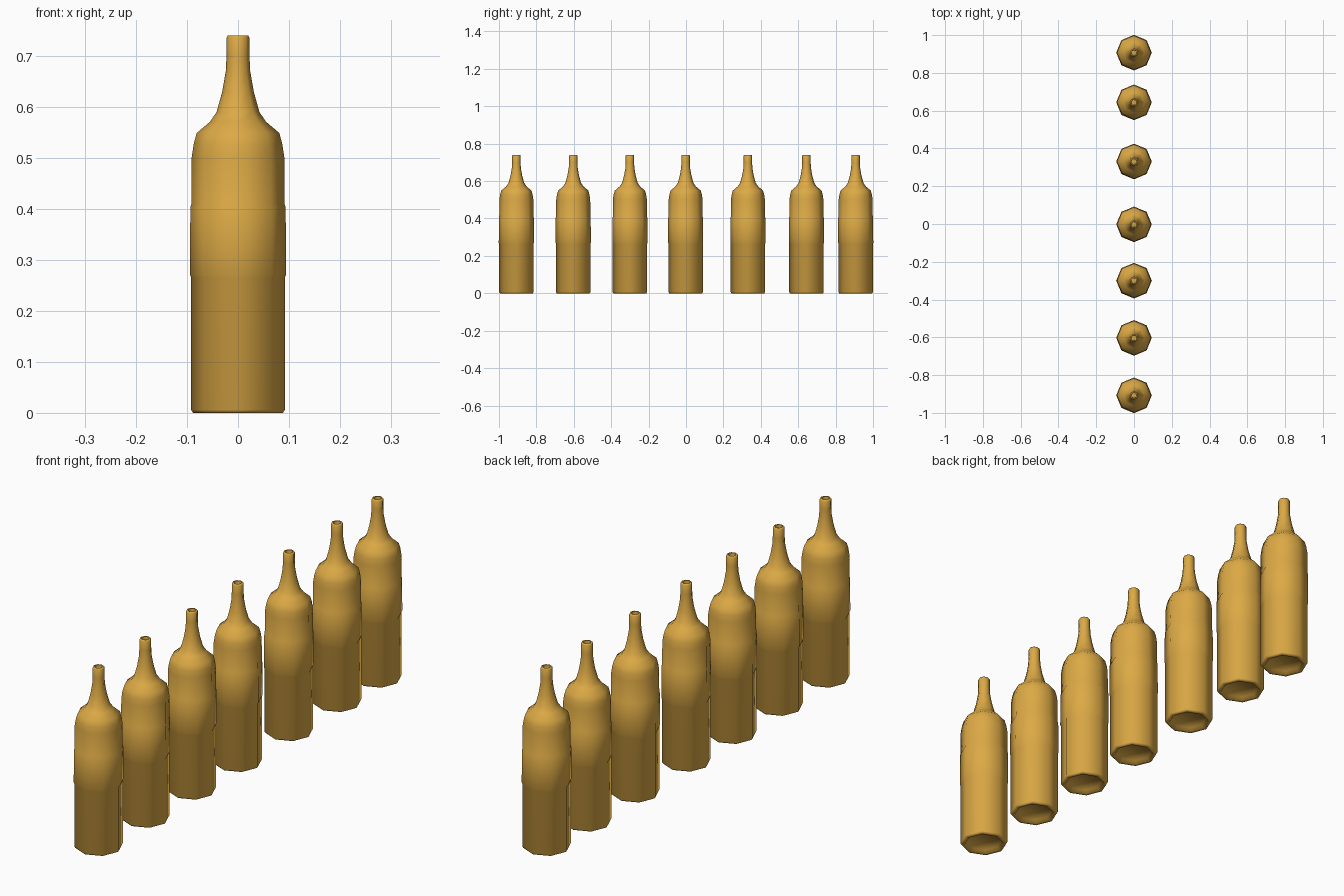
import bpy, bmesh, math

if "Cube" in bpy.data.objects:
    bpy.data.objects.remove(bpy.data.objects["Cube"])

SIDES = 8
# profile (radius, height): base recess, body, label band, shoulder, neck, mouth recess
PROFILE = [(0.068, 0.012), (0.076, 0.0), (0.088, 0.0), (0.092, 0.006),
           (0.092, 0.266), (0.0942, 0.27), (0.0935, 0.404), (0.0915, 0.409),
           (0.091, 0.50), (0.087, 0.527), (0.081, 0.549), (0.055, 0.571),
           (0.042, 0.59), (0.031, 0.63), (0.024, 0.67), (0.0225, 0.70),
           (0.0225, 0.736), (0.020, 0.74), (0.015, 0.74), (0.014, 0.728)]
ROW_Y = [-0.907, -0.603, -0.30, -0.002, 0.331, 0.644, 0.907]

glass = bpy.data.materials.new("amber_glass")
glass.diffuse_color = (0.72, 0.40, 0.06, 1)
glass.use_nodes = True
glass.node_tree.nodes["Principled BSDF"].inputs["Base Color"].default_value = glass.diffuse_color


def bottle_mesh():
    bm = bmesh.new()
    rings = []
    for r, z in PROFILE:
        rings.append([bm.verts.new((r * math.cos(2 * math.pi * i / SIDES),
                                    r * math.sin(2 * math.pi * i / SIDES), z))
                      for i in range(SIDES)])
    for lo, hi in zip(rings, rings[1:]):
        for i in range(SIDES):
            j = (i + 1) % SIDES
            bm.faces.new((lo[i], lo[j], hi[j], hi[i]))
    bm.faces.new(rings[0][::-1])
    bm.faces.new(rings[-1])
    bmesh.ops.recalc_face_normals(bm, faces=bm.faces)
    mesh = bpy.data.meshes.new("bottle")
    bm.to_mesh(mesh)
    bm.free()
    mesh.materials.append(glass)
    return mesh


# row of bottles sharing one mesh
mesh = bottle_mesh()
for n, y in enumerate(ROW_Y, 1):
    ob = bpy.data.objects.new(f"bottle_{n}", mesh)
    ob.location.y = y
    bpy.context.collection.objects.link(ob)

# smooth around the sides, crisp at the base and mouth rims
bpy.context.view_layer.objects.active = ob
ob.select_set(True)
bpy.ops.object.shade_smooth_by_angle(angle=math.radians(60))
